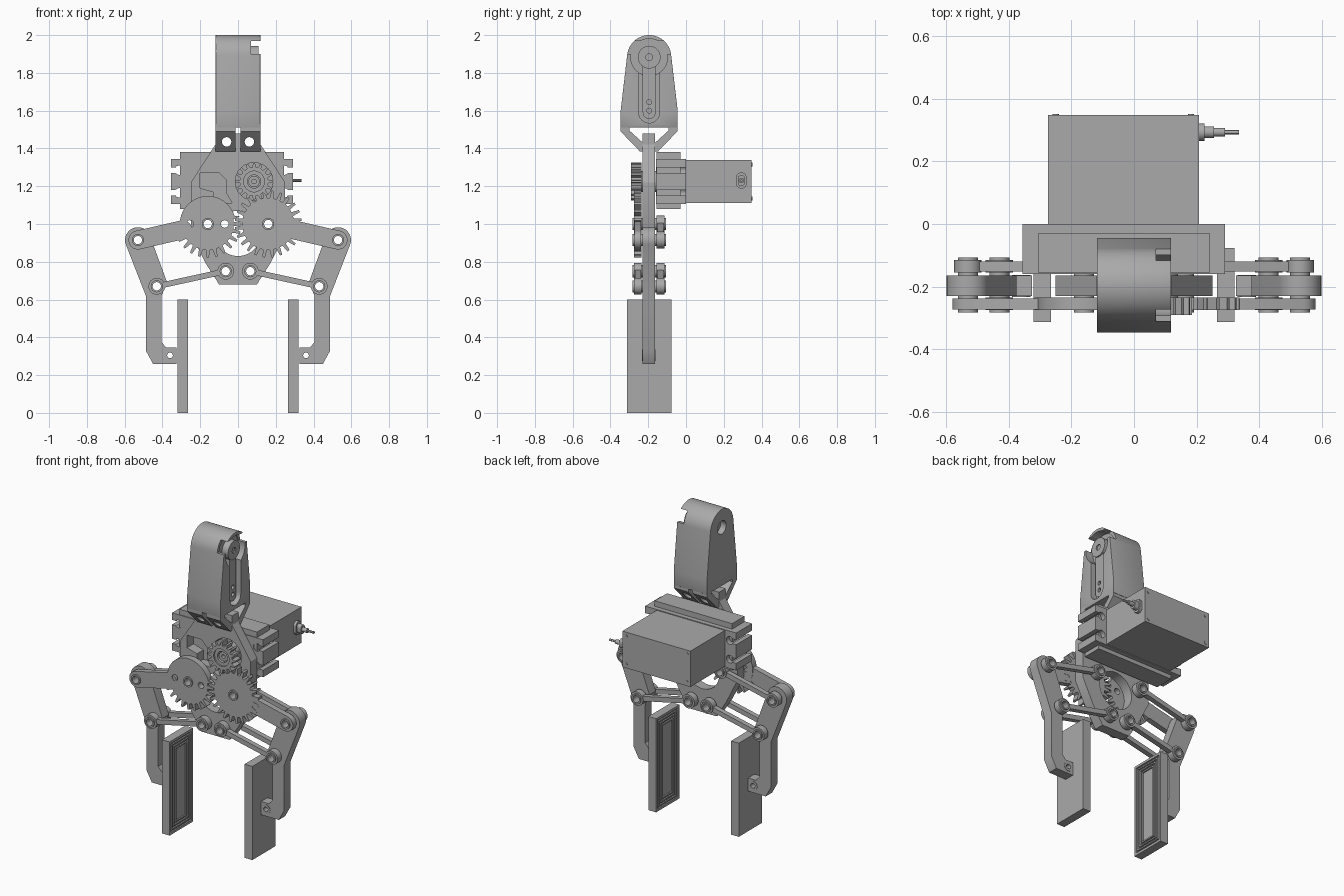
import bpy, bmesh, math
from mathutils import Matrix, Vector

if "Cube" in bpy.data.objects:
    bpy.data.objects.remove(bpy.data.objects["Cube"])

grey = bpy.data.materials.new("mid_grey")
grey.use_nodes = True
GREY = (0.4, 0.4, 0.4, 1)
grey.diffuse_color = GREY
grey.node_tree.nodes["Principled BSDF"].inputs["Base Color"].default_value = GREY


def finish(name, mesh):
    mesh.materials.clear()
    mesh.materials.append(grey)
    mesh.shade_smooth()
    mesh.set_sharp_from_angle(angle=math.radians(30))
    ob = bpy.data.objects.new(name, mesh)
    bpy.context.collection.objects.link(ob)
    return ob


def baked(ob):
    dg = bpy.context.evaluated_depsgraph_get()
    return bpy.data.meshes.new_from_object(ob.evaluated_get(dg))


# Extruded profile with holes: axis "y" takes (x, z) points, axis "x" takes (y, z)
def plate(name, loops, lo, hi, axis="y"):
    cu = bpy.data.curves.new(name, "CURVE")
    cu.dimensions, cu.fill_mode, cu.extrude = "2D", "BOTH", (hi - lo) / 2
    for loop in loops:
        sp = cu.splines.new("POLY")
        sp.points.add(len(loop) - 1)
        for p, (u, v) in zip(sp.points, loop):
            p.co = (u, v, 0, 1)
        sp.use_cyclic_u = True
    tmp = bpy.data.objects.new(name + "_curve", cu)
    bpy.context.collection.objects.link(tmp)
    bpy.context.view_layer.update()
    mesh = baked(tmp)
    bpy.data.objects.remove(tmp)
    mid = (lo + hi) / 2
    if axis == "y":
        m = Matrix(((1, 0, 0, 0), (0, 0, -1, mid), (0, 1, 0, 0), (0, 0, 0, 1)))
    else:
        m = Matrix(((0, 0, 1, mid), (1, 0, 0, 0), (0, 1, 0, 0), (0, 0, 0, 1)))
    bm = bmesh.new()
    bm.from_mesh(mesh)
    bm.transform(m)
    bmesh.ops.remove_doubles(bm, verts=bm.verts, dist=1e-5)
    bmesh.ops.recalc_face_normals(bm, faces=bm.faces)
    bm.to_mesh(mesh)
    bm.free()
    return finish(name, mesh)


def arc(c, r, a0=0, a1=360, n=32):
    full = a1 - a0 == 360
    angles = [math.radians(a0 + (a1 - a0) * i / (n if full else n - 1)) for i in range(n)]
    return [(c[0] + r * math.cos(a), c[1] + r * math.sin(a)) for a in angles]


def rect(u0, v0, u1, v1):
    return [(u0, v0), (u1, v0), (u1, v1), (u0, v1)]


def capsule(a, b, r):
    d = math.degrees(math.atan2(b[1] - a[1], b[0] - a[0]))
    return arc(b, r, d - 90, d + 90, 14) + arc(a, r, d + 90, d + 270, 14)


def gear(c, root, tip, n, phase=0, toothed=lambda a: True):
    pts, step = [], 2 * math.pi / n
    for i in range(n):
        for f, r in ((-.3, root), (-.13, tip), (.13, tip), (.3, root)):
            a = (i + phase + f) * step
            if not toothed(math.degrees(a) % 360):
                r = root + .01
            pts.append((c[0] + r * math.cos(a), c[1] + r * math.sin(a)))
    return pts


def cut(ob, cutters):
    for c in cutters:
        c.hide_render = True
        mod = ob.modifiers.new("cut", "BOOLEAN")
        mod.operation, mod.solver, mod.object = "DIFFERENCE", "EXACT", c
    bpy.context.view_layer.update()
    mesh = baked(ob)
    name = ob.name
    for o in [ob] + cutters:
        bpy.data.objects.remove(o)
    return finish(name, mesh)


def mirrored(s, pts):
    return [(s * u, v) for u, v in pts]


FRONT, BACK = (-.275, -.235), (-.155, -.115)
MID = (-.23, -.165)
SHAFT = (.085, 1.225)

# Main mounting plate
half = [(.1, .68), (.17, .79), (.25, .95), (.25, 1.22), (.12, 1.42), (.12, 1.48)]
window = [(-.2, 1.27), (-.1, 1.27), (-.06, 1.23), (-.06, 1.16), (-.03, 1.11),
          (-.13, 1.11), (-.13, 1.17), (-.2, 1.19)]
holes = [arc((s * u, v), r, n=20) for s in (1, -1)
         for u, v, r in ((.065, .75, .025), (.16, 1, .025), (.06, 1.435, .025))]
plate("mounting_plate", [half + mirrored(-1, half)[::-1], window,
                         arc((0, .95), .12), arc(SHAFT, .1)] + holes, *MID)

# Servo flange with open screw slots, motor body and ribs
right = []
for z in (1.165, 1.285):
    right += [(.29, z - .015), (.26, z - .015)] + arc((.245, z), .025, -40, -320, 14)
    right += [(.26, z + .015), (.29, z + .015)]
right = [(.29, 1.105)] + right + [(.29, 1.345)]
left = [(-.066 - u, v) for u, v in right][::-1]
plate("servo_flange", [right + left], -.16, 0)
plate("servo_ribs", [rect(-.306, 1.08, .243, 1.38)], -.155, -.03)
plate("servo_body", [rect(-.275, 1.11, .207, 1.34)], -.03, .348)
for x in (-.25, .182):
    for z in (1.135, 1.315):
        plate("servo_screw", [arc((x, z), .01, n=12)], .34, .351)

# Servo cable
plate("cable_boot", [capsule((.293, 1.215), (.293, 1.245), .028)], .2, .225, "x")
plate("cable_neck", [capsule((.293, 1.22), (.293, 1.24), .019)], .22, .255, "x")
plate("cable_sleeve", [arc((.293, 1.23), .014, n=16)], .25, .29, "x")
plate("cable", [arc((.293, 1.23), .007, n=12)], .28, .335, "x")

# Drive pinion
plate("pinion", [gear(SHAFT, .076, .1, 16), arc(SHAFT, .055)], -.29, -.235)
plate("pinion_hub", [arc(SHAFT, .056), arc(SHAFT, .035)], -.28, -.16)
plate("pinion_screw", [arc(SHAFT, .03), arc(SHAFT, .012, n=16)], -.27, -.16)

# Both jaws
for s, side in ((1, "left"), (-1, "right")):
    hub, elbow = (s * .16, 1.0), (s * .53, .915)
    inner, knee = (s * .065, .75), (s * .43, .67)
    # Gear sector with its drive arm
    if s > 0:
        teeth = gear(hub, .138, .178, 24, .5)
        extra = []
    else:
        teeth = gear(hub, .138, .178, 24, 0, lambda a: a > 200 or a < 15)
        extra = [arc((x, 1), .02, n=16) for x in (-.255, -.07)]
    plate(side + "_gear", [teeth, arc(hub, .025, n=20)] + extra, *FRONT)
    start = Vector(hub).lerp(Vector(elbow), .36)
    plate(side + "_drive_arm", [capsule(start, elbow, .05), arc(elbow, .024, n=20)],
          -.273, -.237)

    # Thin parallel links
    for name, a, b, layer in (("upper_back_link", hub, elbow, BACK),
                              ("lower_back_link", inner, knee, BACK),
                              ("lower_front_link", inner, knee, FRONT)):
        va, vb = Vector(a), Vector(b)
        d = (vb - va).normalized() * .038
        n = Vector((-d.y, d.x)) * .4
        bar = [va + d - n, vb - d - n, vb - d + n, va + d + n]
        plate(f"{side}_{name}", [[tuple(p) for p in bar]], layer[0] + .004, layer[1] - .004)
        for c in (a, b):
            plate(f"{side}_{name}_eye", [arc(c, .044), arc(c, .024, n=20)], *layer)

    # Hollow pivot pins
    for c in (hub, elbow, inner, knee):
        plate(side + "_pivot_pin", [arc(c, .032, n=24), arc(c, .022, n=24)], -.283, -.107)

    # Curved finger
    outline = arc((.53, .915), .068, -20, 160, 18)
    outline += [(.375, .69), (.405, .62), (.405, .375), (.38, .345), (.325, .345),
                (.325, .26), (.45, .26), (.488, .33), (.488, .62)]
    bores = [arc(c, .024, n=20) for c in (elbow, knee)]
    bores.append(arc((s * .36, .305), .022, n=20))
    plate(side + "_finger", [mirrored(s, outline)] + bores, *MID)
    plate(side + "_finger_bush", [arc((s * .36, .305), .03, n=20),
                                  arc((s * .36, .305), .015, n=20)], -.233, -.162)

    # Grip pad with nested grooves on its inner face
    bm = bmesh.new()
    bmesh.ops.create_cube(bm, size=1)
    bm.transform(Matrix.Translation((s * .293, -.195, .3)) @ Matrix.Diagonal((.055, .236, .6, 1)))
    bm.normal_update()
    face = min(bm.faces, key=lambda f: s * f.calc_center_median().x)
    for i in range(7):
        bmesh.ops.inset_region(bm, faces=[face], thickness=.022 if i == 0 else .012)
        bmesh.ops.inset_region(bm, faces=[face], thickness=.001,
                               depth=-.008 if i % 2 == 0 else .008)
    me = bpy.data.meshes.new(side + "_grip_pad")
    bm.to_mesh(me)
    bm.free()
    finish(side + "_grip_pad", me)

# Wrist housing with rounded edges, horn recess and side openings
TOP, LOW = (-.195, 1.883), (-.195, 1.59)
body = arc(TOP, .117, 5, 175, 28) + [(-.346, 1.6), (-.346, 1.51), (-.044, 1.51), (-.044, 1.6)]
housing = plate("wrist_housing", [body], -.118, .118, "x")
bev = housing.modifiers.new("round", "BEVEL")
bev.width, bev.segments, bev.limit_method = .015, 3, "ANGLE"
bev.angle_limit = math.radians(40)
cut(housing, [plate("cut_disc", [arc(TOP, .098)], .065, .2, "x"),
              plate("cut_arm", [capsule(TOP, LOW, .055)], .075, .2, "x"),
              plate("cut_slot", [rect(-.4, 1.9, 0, 1.97)], .07, .2, "x"),
              plate("cut_bore", [arc(TOP, .042)], -.2, -.08, "x")])

# Servo horn in the recess
plate("horn_arm", [capsule(TOP, LOW, .034)] + [arc((-.195, z), .013, n=16) for z in (1.6, 1.645)],
      .06, .1, "x")
plate("horn_disc", [arc(TOP, .06), arc(TOP, .018, n=16)], .06, .108, "x")

# Forked feet joining the housing to the plate
foot = [(-.346, 1.53), (-.346, 1.49), (-.245, 1.385), (-.228, 1.385), (-.228, 1.43),
        (-.3, 1.495), (-.3, 1.53)]
for face, prof in (("front", foot), ("back", [(-.392 - u, v) for u, v in foot])):
    for s in (1, -1):
        lo, hi = sorted((s * .014, s * .118))
        leg = plate(face + "_foot", [prof], lo, hi, "x")
        cut(leg, [plate("cut_hole", [arc((s * .06, 1.435), .025, n=20)], -.5, .1)])
